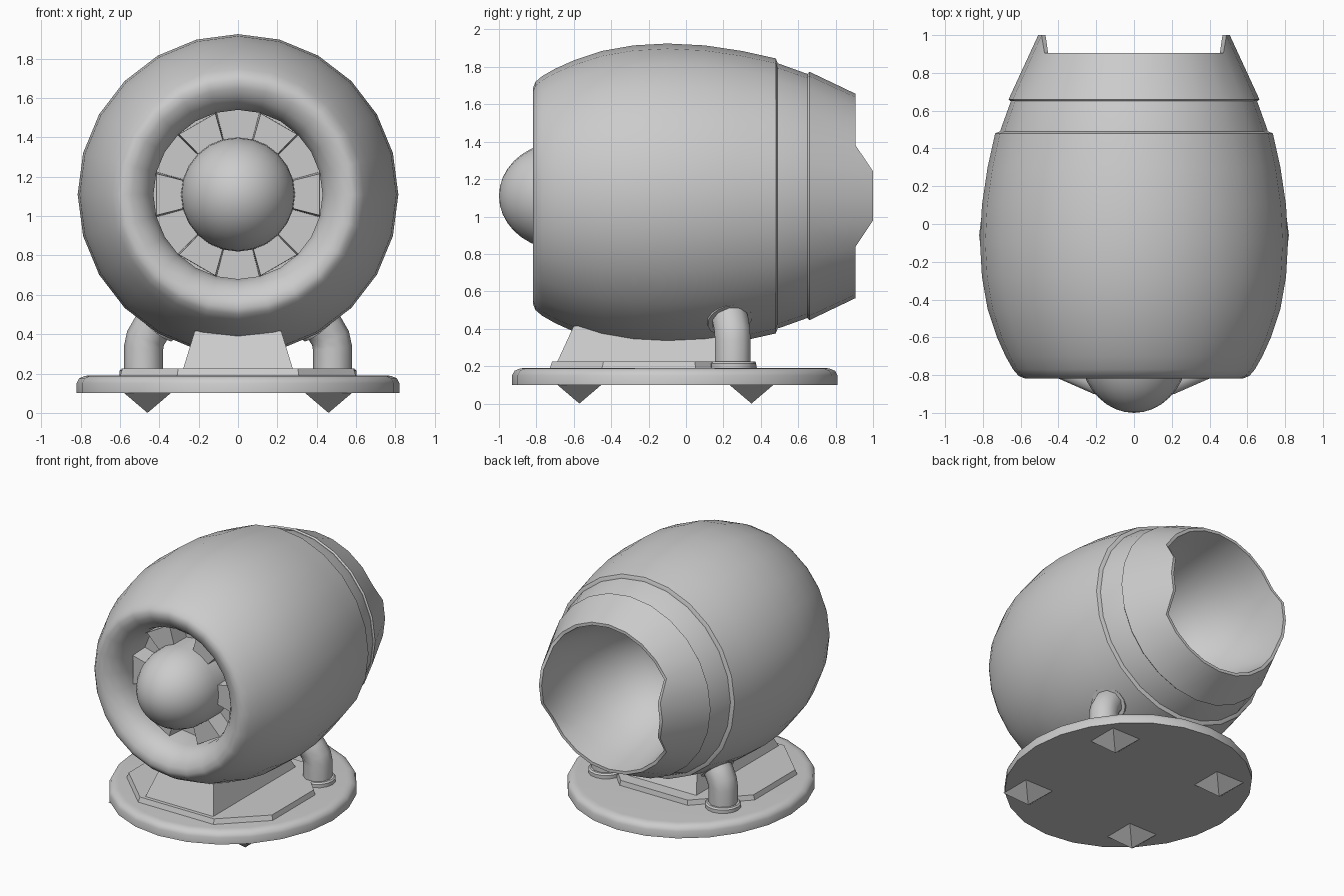
import bpy, bmesh, math
from mathutils import Vector, Matrix

if "Cube" in bpy.data.objects:
    bpy.data.objects.remove(bpy.data.objects["Cube"], do_unlink=True)

grey = bpy.data.materials.new("matte_grey")
grey.use_nodes = True
colour = (0.6, 0.6, 0.6, 1)
grey.diffuse_color = colour
grey.node_tree.nodes["Principled BSDF"].inputs["Base Color"].default_value = colour

AXIS = 1.11          # height of the barrel axis
TO_Y = Matrix.Translation((0, 0, AXIS)) @ Matrix.Rotation(-math.pi / 2, 4, 'X')


def finish(name, bm, smooth=40):
    bmesh.ops.recalc_face_normals(bm, faces=bm.faces)
    mesh = bpy.data.meshes.new(name)
    bm.to_mesh(mesh)
    bm.free()
    obj = bpy.data.objects.new(name, mesh)
    bpy.context.collection.objects.link(obj)
    mesh.materials.append(grey)
    if smooth:
        bpy.ops.object.select_all(action='DESELECT')
        obj.select_set(True)
        bpy.context.view_layer.objects.active = obj
        bpy.ops.object.shade_smooth_by_angle(angle=math.radians(smooth))
    return obj


def lathe(name, profile, matrix, sides=24, adjust=None, smooth=40):
    """Spin (height, radius) points about z, then place with matrix."""
    bm = bmesh.new()
    rings = []
    for i, (h, r) in enumerate(profile):
        if r == 0:
            rings.append([bm.verts.new((0, 0, h))] * sides)
            continue
        ring = []
        for k in range(sides):
            a = math.tau * k / sides
            hh, rr = adjust(i, a, h, r) if adjust else (h, r)
            ring.append(bm.verts.new((rr * math.cos(a), rr * math.sin(a), hh)))
        rings.append(ring)
    for low, high in zip(rings, rings[1:]):
        for k in range(sides):
            n = (k + 1) % sides
            quad = [low[k], low[n], high[n], high[k]]
            bm.faces.new(list(dict.fromkeys(quad)))
    bm.transform(matrix)
    return finish(name, bm, smooth)


def loft(name, bottom, top, smooth=0, bevel=0):
    """Solid between two matching outlines."""
    bm = bmesh.new()
    a = [bm.verts.new(p) for p in bottom]
    b = [bm.verts.new(p) for p in top]
    bm.faces.new(a)
    bm.faces.new(b)
    for k in range(len(a)):
        n = (k + 1) % len(a)
        bm.faces.new((a[k], a[n], b[n], b[k]))
    if bevel:
        bmesh.ops.bevel(bm, geom=bm.edges[:], offset=bevel, segments=1, affect='EDGES')
    return finish(name, bm, smooth)


# Barrel hull with rolled intake lip
lathe("hull", [(-.5, 0), (-.5, .43), (-.66, .43), (-.73, .45), (-.78, .49), (-.81, .54),
               (-.817, .58), (-.805, .61), (-.77, .64), (-.7, .68), (-.6, .725), (-.45, .775),
               (-.28, .805), (-.1, .815), (.1, .805), (.3, .775), (.48, .735), (.49, .71),
               (.49, .6)], TO_Y)

# Tail band
lathe("tail_band", [(.47, .712), (.5, .706), (.65, .652), (.65, .6)], TO_Y)


# Exhaust nozzle, with a raised tab on either side of the rim
def side_tabs(i, a, h, r):
    on_tab = abs(math.cos(a)) > .95 and i in (3, 4)
    return (1.0, r - .04) if on_tab else (h, r)


lathe("exhaust_nozzle", [(.65, .6), (.65, .655), (.66, .664), (.905, .547), (.905, .525),
                         (.75, .5), (.55, .45), (.35, .36), (.2, .22), (.14, 0)],
      TO_Y, adjust=side_tabs)

# Intake nose dome
dome = [(-.66 - .34 * math.cos(t * math.pi / 18), .29 * math.sin(t * math.pi / 18)) for t in range(1, 10)]
lathe("nose_dome", [(-1, 0)] + dome + [(-.5, .29)], TO_Y)

# Intake vanes
for k in range(6):
    def wedge(r_in, r_out, y, half):
        mid = math.radians(30 + 60 * k)
        return [(r * math.sin(mid + s * half), y, AXIS + r * math.cos(mid + s * half))
                for r, s in ((r_in, -1), (r_out, -1), (r_out, 1), (r_in, 1))]
    loft(f"intake_vane_{k + 1}", wedge(.25, .432, -.49, .27), wedge(.25, .428, -.64, .25))

# Oval base plate with rounded rim
OVAL = Matrix.Translation((0, -.06, 0)) @ Matrix.Diagonal((.82, .87, 1, 1))
lathe("base_plate", [(.1, 0), (.1, 1), (.15, 1), (.175, .985), (.188, .95), (.19, .92), (.19, 0)], OVAL)

# Mounting plate
outline = [(.31, -.73), (.6, -.45), (.6, .05), (.28, .38)]
outline += [(-x, y) for x, y in reversed(outline)]
loft("mounting_plate", [(x, y, .185) for x, y in outline],
     [(x * .98, y * .98, .225) for x, y in outline])


# Pedestal block under the hull
def rect(w, front, back, z):
    return [(-w, front, z), (w, front, z), (w, back, z), (-w, back, z)]


loft("pedestal", rect(.28, -.69, .28, .22), rect(.22, -.6, .18, .415))

# Bent support pipes with foot flange and hull collar
for side, label in ((1, "left"), (-1, "right")):
    curve = bpy.data.curves.new(f"{label}_pipe", 'CURVE')
    curve.dimensions = '3D'
    curve.bevel_depth = .1
    curve.bevel_resolution = 3
    path = [(.48, .25, .19), (.48, .25, .33), (.47, .248, .38), (.44, .24, .43), (.32, .2, .57)]
    spline = curve.splines.new('POLY')
    spline.points.add(len(path) - 1)
    for point, (x, y, z) in zip(spline.points, path):
        point.co = (side * x, y, z, 1)
    pipe = bpy.data.objects.new(f"{label}_pipe", curve)
    bpy.context.collection.objects.link(pipe)
    curve.materials.append(grey)
    bpy.ops.object.select_all(action='DESELECT')
    pipe.select_set(True)
    bpy.context.view_layer.objects.active = pipe
    bpy.ops.object.convert(target='MESH')
    bpy.ops.object.shade_smooth_by_angle(angle=math.radians(40))

    ring = [(0, 0), (0, .122), (.025, .122), (.035, .112), (.035, 0)]
    lathe(f"{label}_pipe_foot", ring, Matrix.Translation((side * .48, .25, .19)), sides=16)
    aim = Vector((-side * .12, -.04, .14)).to_track_quat('Z', 'Y').to_matrix().to_4x4()
    lathe(f"{label}_pipe_collar", ring, Matrix.Translation((side * .425, .235, .445)) @ aim, sides=16)

# Ground spikes
for x in (-.46, .46):
    for n, y in (("front", -.57), ("rear", .35)):
        turn = Matrix.Translation((x, y, 0)) @ Matrix.Rotation(math.pi / 4, 4, 'Z')
        lathe(f"{n}_{'left' if x > 0 else 'right'}_spike",
              [(0, 0), (.102, .12 * math.sqrt(2)), (.102, 0)], turn, sides=4, smooth=0)
